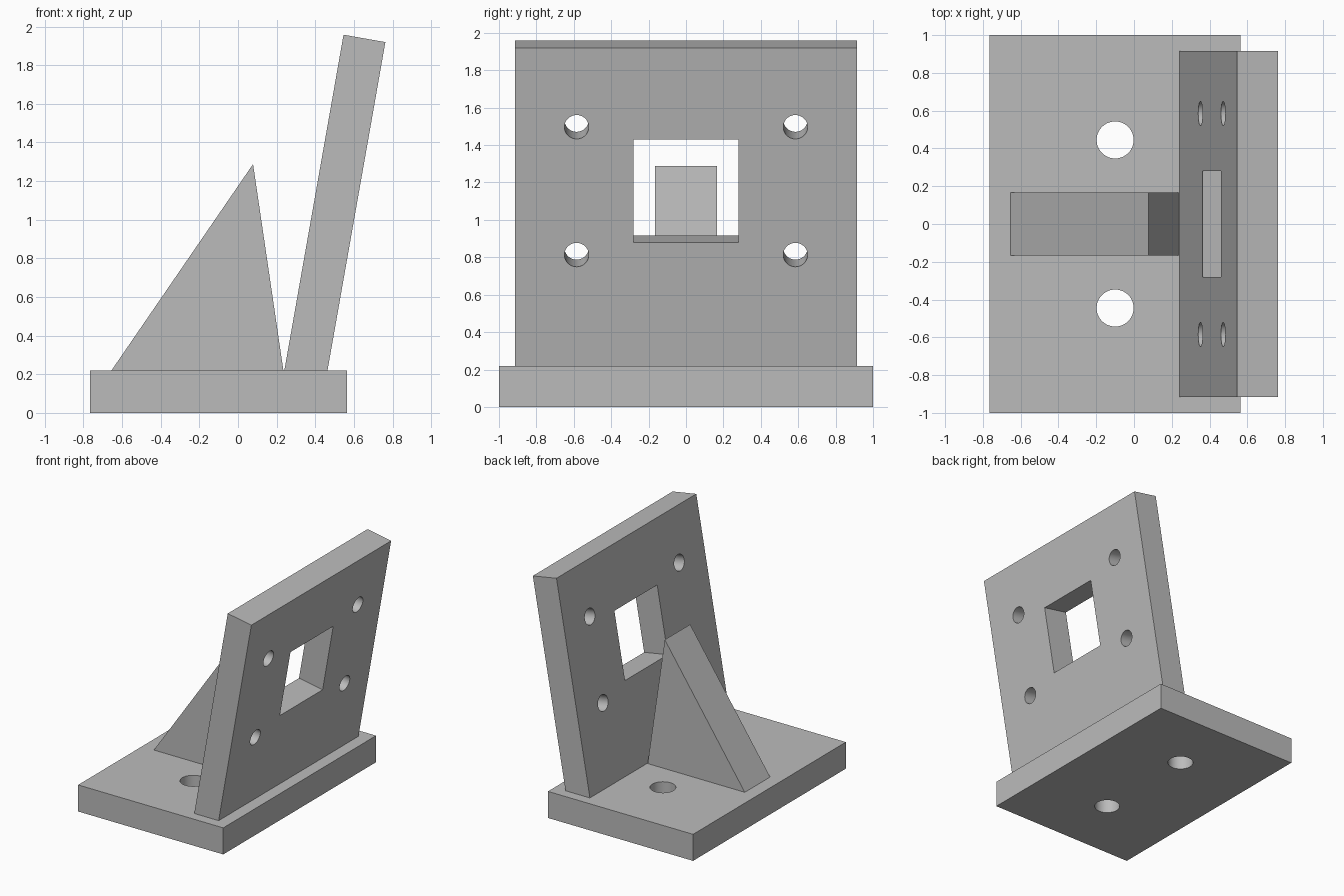
import bpy
import bmesh
from math import radians, sin, cos, tan
from mathutils import Matrix, Vector

cube = bpy.data.objects.get("Cube")
if cube:
    bpy.data.objects.remove(cube, do_unlink=True)

# Single grey material
grey = bpy.data.materials.new("plain grey")
grey.use_nodes = True
colour = (0.5, 0.5, 0.5, 1)
grey.diffuse_color = colour
grey.node_tree.nodes["Principled BSDF"].inputs["Base Color"].default_value = colour


def finish(name, bm):
    bmesh.ops.recalc_face_normals(bm, faces=bm.faces)
    mesh = bpy.data.meshes.new(name)
    bm.to_mesh(mesh)
    bm.free()
    mesh.materials.append(grey)
    obj = bpy.data.objects.new(name, mesh)
    bpy.context.scene.collection.objects.link(obj)
    return obj


def extrude_profile(name, points, half_width):
    """Extrude an x-z outline symmetrically along y."""
    bm = bmesh.new()
    face = bm.faces.new([bm.verts.new((x, -half_width, z)) for x, z in points])
    out = bmesh.ops.extrude_face_region(bm, geom=[face])
    moved = [v for v in out["geom"] if isinstance(v, bmesh.types.BMVert)]
    bmesh.ops.translate(bm, verts=moved, vec=(0, 2 * half_width, 0))
    return finish(name, bm)


def drill(bm, matrix, radius):
    bmesh.ops.create_cone(bm, cap_ends=True, segments=48, radius1=radius,
                          radius2=radius, depth=0.6, matrix=matrix)


def cut(target, bm):
    """Subtract the cutter, bake the result and discard the helper."""
    cutter = finish("cutter", bm)
    cutter.hide_render = True
    mod = target.modifiers.new("openings", "BOOLEAN")
    mod.operation, mod.solver, mod.object = "DIFFERENCE", "EXACT", cutter
    graph = bpy.context.evaluated_depsgraph_get()
    baked = bpy.data.meshes.new_from_object(target.evaluated_get(graph))
    target.modifiers.clear()
    target.data = baked
    bpy.data.objects.remove(cutter, do_unlink=True)


thick = 0.22
tilt = radians(10)

# Base plate with two mounting holes
base = extrude_profile("base_plate", [(-0.765, 0), (0.565, 0), (0.565, thick), (-0.765, thick)], 1)
bm = bmesh.new()
for side in (-1, 1):
    drill(bm, Matrix.Translation((-0.1, side * 0.445, thick / 2)), 0.098)
cut(base, bm)

# Leaning panel, trimmed flat where it meets the base
foot, top = 0.24, 1.958
lean_x = foot + (top - thick) * tan(tilt)
panel = extrude_profile("leaning_panel", [
    (foot, thick), (foot + thick / cos(tilt), thick),
    (lean_x + thick * cos(tilt), top - thick * sin(tilt)), (lean_x, top)], 0.915)

# Square window and four bolt holes, square to the panel
mid_z = 1.174
centre = Vector((foot + (mid_z - thick) * tan(tilt) + thick / 2 / cos(tilt), 0, mid_z))
frame = Matrix.Translation(centre) @ Matrix.Rotation(tilt, 4, "Y")
bm = bmesh.new()
bmesh.ops.create_cube(bm, size=1, matrix=frame @ Matrix.Diagonal((0.6, 0.56, 0.56, 1)))
for y in (-0.585, 0.585):
    for z in (-0.347, 0.347):
        drill(bm, frame @ Matrix.Translation((0, y, z)) @ Matrix.Rotation(radians(90), 4, "Y"), 0.065)
cut(panel, bm)

# Triangular support wedge
wedge = extrude_profile("support_wedge", [(-0.655, thick), (0.235, thick), (0.078, 1.288)], 0.166)

# Smooth hole walls, sharp edges elsewhere
bpy.ops.object.select_all(action="DESELECT")
for obj in (base, panel):
    obj.select_set(True)
bpy.context.view_layer.objects.active = base
bpy.ops.object.shade_smooth_by_angle(angle=radians(30))
